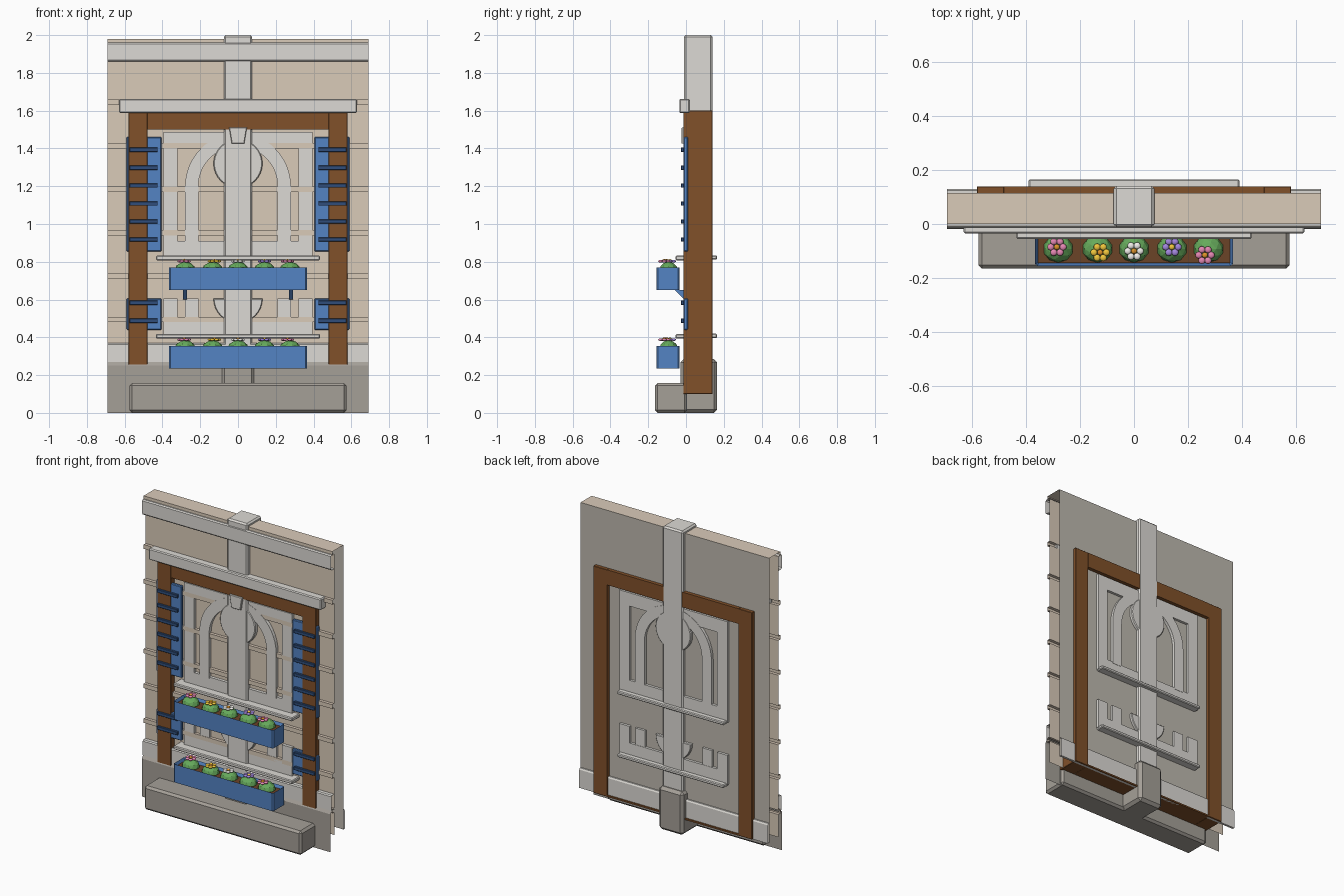
import bpy, bmesh, math
from mathutils import Matrix, Vector

if "Cube" in bpy.data.objects:
    bpy.data.objects.remove(bpy.data.objects["Cube"])


def mat(name, rgb):
    m = bpy.data.materials.new(name)
    m.diffuse_color = (*[c ** 2.2 for c in rgb], 1)
    m.use_nodes = True
    m.node_tree.nodes["Principled BSDF"].inputs["Base Color"].default_value = m.diffuse_color
    return m


PLASTER = mat("plaster", (.85, .79, .72))
INNER = mat("inner_wall", (.74, .72, .68))
TRIM = mat("pale_trim", (.86, .85, .83))
STONE = mat("stone", (.64, .62, .59))
WOOD = mat("wood", (.50, .32, .18))
BLUE = mat("blue", (.33, .51, .76))
NAVY = mat("dark_blue", (.20, .31, .48))
SOIL = mat("soil", (.42, .27, .17))
LEAF = mat("leaf", (.40, .66, .36))
PINK = mat("pink", (.90, .53, .70))
YELLOW = mat("yellow", (.95, .78, .25))
WHITE = mat("white", (.95, .94, .92))
PURPLE = mat("purple", (.64, .53, .88))
ORANGE = mat("orange", (.88, .58, .18))


def finish(name, bm, m, smooth=False):
    me = bpy.data.meshes.new(name)
    bm.to_mesh(me)
    bm.free()
    for p in me.polygons:
        p.use_smooth = smooth
    ob = bpy.data.objects.new(name, me)
    bpy.context.collection.objects.link(ob)
    me.materials.append(m)
    return ob


def box(name, x0, x1, y0, y1, z0, z1, m, bevel=0):
    bm = bmesh.new()
    bmesh.ops.create_cube(bm, size=1, matrix=Matrix.LocRotScale(
        Vector(((x0 + x1) / 2, (y0 + y1) / 2, (z0 + z1) / 2)), None, Vector((x1 - x0, y1 - y0, z1 - z0))))
    if bevel:
        bmesh.ops.bevel(bm, geom=bm.edges[:], offset=bevel, segments=1, affect='EDGES')
    return finish(name, bm, m)


def plate(name, pts, y0, y1, m, bevel=0):
    """Closed (x, z) outline given depth along y."""
    bm = bmesh.new()
    f = bm.faces.new([bm.verts.new((x, y0, z)) for x, z in pts])
    r = bmesh.ops.extrude_face_region(bm, geom=[f])
    vs = [g for g in r["geom"] if isinstance(g, bmesh.types.BMVert)]
    bmesh.ops.translate(bm, verts=vs, vec=(0, y1 - y0, 0))
    bmesh.ops.recalc_face_normals(bm, faces=bm.faces[:])
    if bevel:
        rim = [e for e in bm.edges if abs(e.verts[0].co.y - e.verts[1].co.y) < 1e-5]
        bmesh.ops.bevel(bm, geom=rim, offset=bevel, segments=1, affect='EDGES')
    return finish(name, bm, m)


def sheet(name, prof, m, w=.69):
    """Open (y, z) profile swept along x, with open ends."""
    bm = bmesh.new()
    rows = [(bm.verts.new((-w, y, z)), bm.verts.new((w, y, z))) for y, z in prof]
    for a, b in zip(rows, rows[1:]):
        bm.faces.new((a[0], b[0], b[1], a[1]))
    return finish(name, bm, m)


# Wall shell: clapboard front with ledges, top, and plain back, open at both ends
FRONT, BACK = .02, .115
prof = [(BACK, 1.98), (0, 1.98), (0, 1.955), (FRONT, 1.955)]
for i in range(1, 8):
    z = 1.86 - .23 * i
    prof += [(FRONT, z + .028), (0, z + .028), (0, z), (FRONT, z)]
prof.append((FRONT, .1))
sheet("wall_front", prof, PLASTER)
sheet("wall_back", [(BACK, .1), (BACK, 1.98)], INNER)
sheet("top_trim", [(FRONT, 1.96), (-.008, 1.96), (-.015, 1.953), (-.015, 1.868), (-.008, 1.86), (FRONT, 1.86)], TRIM)
sheet("bottom_trim", [(FRONT, .37), (-.004, .37), (-.010, .363), (-.010, .27)], TRIM)
sheet("back_baseboard", [(BACK, .1), (.13, .1), (.13, .22), (.124, .23), (BACK, .23)], TRIM)
sheet("foundation", [(FRONT, .27), (-.005, .27), (-.018, .25), (-.018, 0)], STONE)
box("foundation_step", -.575, .575, -.165, .005, 0, .158, STONE, .014)

# Central column and its stone base
box("column", -.075, .075, -.011, .141, .05, 2, TRIM, .01)
box("column_base", -.09, .09, -.03, .165, 0, .285, STONE, .018)

# Timber frame
for s in (-1, 1):
    a, b = sorted((s * .48, s * .58))
    box("frame_post", a, b, -.014, .139, .1, 1.6, WOOD, .002)
box("frame_head", -.48, .48, -.014, .139, 1.5, 1.6, WOOD)
box("frame_foot", -.48, .48, .0, .139, .1, .11, WOOD)
box("lintel", -.63, .63, -.035, .02, 1.587, 1.662, TRIM, .006)

# Window tracery: frame bars, arch ring and rosette
Y0, Y1 = .0, .132


def arc(r, a0, a1, n, cz):
    return [(r * math.cos(a0 + (a1 - a0) * i / n), cz + r * math.sin(a0 + (a1 - a0) * i / n)) for i in range(n + 1)]


for s in (-1, 1):
    a, b = sorted((s * .32, s * .395))
    box("upper_stile", a, b, Y0, Y1, .82, 1.488, TRIM)
    box("lower_stile", a, b, Y0, Y1, .41, .605, TRIM)
    a, b = sorted((s * .21, s * .28))
    box("lower_arch_leg", a, b, Y0 + .002, Y1 - .002, .42, .605, TRIM)
box("upper_bottom_rail", -.32, .32, Y0, Y1, .82, .91, TRIM)
box("upper_top_rail", -.32, .32, Y0, Y1, 1.40, 1.488, TRIM)
box("lower_rail", -.32, .32, Y0, Y1, .41, .495, TRIM)
ring = [(.28, .9)] + arc(.28, 0, math.pi, 24, 1.2) + [(-.28, .9), (-.21, .9)]
ring += arc(.21, math.pi, 0, 24, 1.2) + [(.21, .9)]
plate("arch", ring, Y0 - .002, Y1 + .002, TRIM)
plate("rosette", arc(.13, 0, math.tau * 31 / 32, 31, 1.32), Y0 - .006, Y1 + .004, TRIM, .005)
plate("lower_rosette", arc(.13, math.pi, math.tau, 16, .605), Y0 - .004, Y1 + .002, TRIM, .004)
plate("keystone", [(-.033, 1.425), (.033, 1.425), (.047, 1.51), (-.047, 1.51)], -.025, .03, TRIM, .003)

# Sills, outside and inside
for z in (.808, .393):
    box("outer_sill", -.435, .435, -.055, .03, z, z + .024, TRIM, .005)
    box("inner_sill", -.39, .39, .10, .165, z + .004, z + .026, TRIM, .005)

# Shutters with louvres
for s in (-1, 1):
    for z0, z1, n, ztop in ((.855, 1.46, 6, 1.393), (.44, .605, 2, .583)):
        a, b = sorted((s * .405, s * .59))
        box("shutter", a, b, -.012, .01, z0, z1, BLUE, .004)
        a, b = sorted((s * .425, s * .575))
        for i in range(n):
            z = ztop - .095 * i
            box("louvre", a, b, -.027, 0, z - .011, z + .011, NAVY, .002)


# Flower boxes
def ball(name, loc, scale, m, sub=1, smooth=False):
    bm = bmesh.new()
    bmesh.ops.create_icosphere(bm, subdivisions=sub, radius=1,
                               matrix=Matrix.LocRotScale(Vector(loc), None, Vector(scale)))
    finish(name, bm, m, smooth)


FLOWERS = [(-.285, -.085, PINK), (-.125, -.105, YELLOW), (0, -.1, WHITE), (.14, -.085, PURPLE), (.262, -.115, PINK)]
BUSHES = (-.28, -.135, 0, .14, .275)


def flower_box(z):
    bm = bmesh.new()
    bmesh.ops.create_cube(bm, size=1, matrix=Matrix.LocRotScale(
        Vector((0, -.095, z + .06)), None, Vector((.73, .12, .12))))
    up = [e for e in bm.edges if abs(e.verts[0].co.z - e.verts[1].co.z) > .05]
    bmesh.ops.bevel(bm, geom=up, offset=.008, segments=1, affect='EDGES')
    top = [max(bm.faces, key=lambda f: f.calc_center_median().z)]
    bmesh.ops.inset_region(bm, faces=top, thickness=.011)
    bmesh.ops.translate(bm, verts=top[0].verts[:], vec=(0, 0, -.025))
    finish("flower_box", bm, BLUE)
    box("soil", -.354, .354, -.144, -.046, z + .08, z + .102, SOIL)
    for bx, (fx, fy, m) in zip(BUSHES, FLOWERS):
        ball("bush", (bx, -.092, z + .105), (.056, .05, .045), LEAF, 2)
        zf = z + .153
        for k in range(6):
            t = math.tau * k / 6
            ball("petal", (fx + .023 * math.cos(t), fy + .023 * math.sin(t), zf), (.013, .013, .007), m, 2, True)
        ball("flower_centre", (fx, fy, zf + .004), (.011, .011, .007), YELLOW if m is PURPLE else ORANGE, 2, True)


for z in (.65, .235):
    flower_box(z)

# Brackets under the upper flower box
for x in (-.28, .28):
    bm = bmesh.new()
    f = bm.faces.new([bm.verts.new((x - .01, y, z)) for y, z in ((-.06, .65), (.02, .65), (.02, .60), (-.01, .60))])
    r = bmesh.ops.extrude_face_region(bm, geom=[f])
    bmesh.ops.translate(bm, verts=[g for g in r["geom"] if isinstance(g, bmesh.types.BMVert)], vec=(.02, 0, 0))
    bmesh.ops.recalc_face_normals(bm, faces=bm.faces[:])
    finish("bracket", bm, BLUE)
